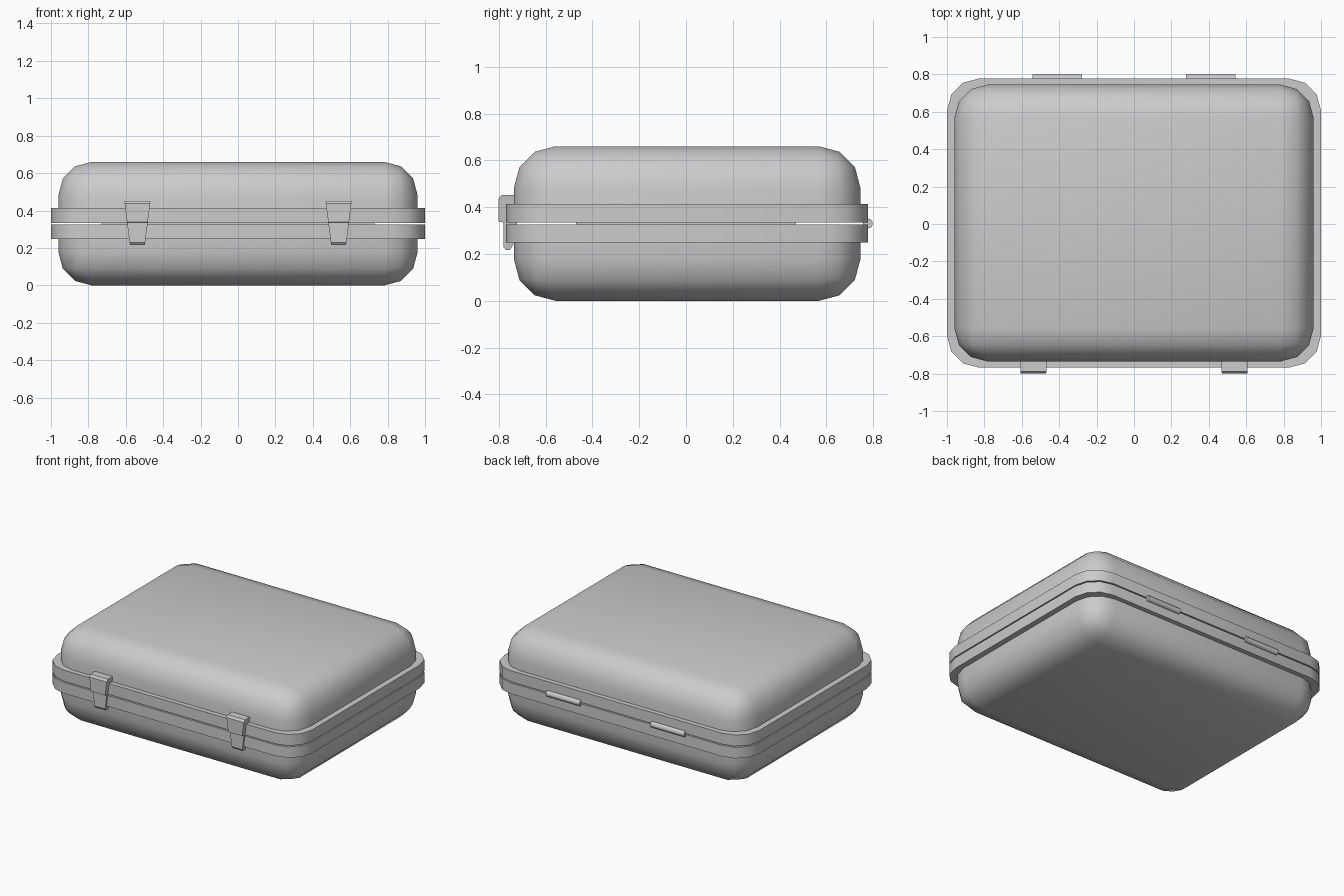
import bpy, bmesh, math
from mathutils import Vector, Matrix

cube = bpy.data.objects.get("Cube")
if cube:
    bpy.data.objects.remove(cube, do_unlink=True)

grey = bpy.data.materials.new("case grey")
grey.use_nodes = True
grey.diffuse_color = (0.6, 0.6, 0.6, 1)
grey.node_tree.nodes["Principled BSDF"].inputs["Base Color"].default_value = (0.6, 0.6, 0.6, 1)


def finish(name, bm, angle=45):
    """Turn a bmesh into a shaded, coloured object."""
    bmesh.ops.recalc_face_normals(bm, faces=bm.faces)
    mesh = bpy.data.meshes.new(name)
    bm.to_mesh(mesh)
    bm.free()
    mesh.materials.append(grey)
    obj = bpy.data.objects.new(name, mesh)
    bpy.context.collection.objects.link(obj)
    bpy.ops.object.select_all(action='DESELECT')
    obj.select_set(True)
    bpy.context.view_layer.objects.active = obj
    bpy.ops.object.shade_smooth_by_angle(angle=math.radians(angle))
    return obj


def box(lo, hi):
    lo, hi = Vector(lo), Vector(hi)
    bm = bmesh.new()
    bmesh.ops.create_cube(bm, size=1)
    bmesh.ops.scale(bm, vec=hi - lo, verts=bm.verts)
    bmesh.ops.translate(bm, vec=(lo + hi) / 2, verts=bm.verts)
    return bm


def round_edges(bm, radius, upright_only=False):
    edges = [e for e in bm.edges if not upright_only
             or abs(e.verts[0].co.z - e.verts[1].co.z) > 0.01]
    bmesh.ops.bevel(bm, geom=edges, offset=radius, segments=3, profile=0.5, affect='EDGES')


# Two halves of the rounded shell, cut inside their rims
for name, cut_z, keep in (("lower_shell", 0.30, 1), ("upper_shell", 0.36, -1)):
    bm = box((-0.96, -0.735, 0), (0.96, 0.745, 0.66))
    round_edges(bm, 0.177)
    cut = bmesh.ops.bisect_plane(bm, geom=bm.verts[:] + bm.edges[:] + bm.faces[:],
                                 plane_co=(0, 0, cut_z), plane_no=(0, 0, keep), clear_outer=True)
    bmesh.ops.contextual_create(bm, geom=[e for e in cut["geom_cut"]
                                          if isinstance(e, bmesh.types.BMEdge)])
    finish(name, bm)

# Protruding rims with a thin gap between them
for name, z0, z1 in (("lower_rim", 0.248, 0.326), ("upper_rim", 0.334, 0.413)):
    bm = box((-1, -0.768, z0), (1, 0.778, z1))
    round_edges(bm, 0.172, upright_only=True)
    finish(name, bm)

# Filling inside the gap
finish("inner_block", box((-0.73, -0.47, 0.31), (0.73, 0.47, 0.35)))

# Latch side profile (y, z), tapered in width towards the bottom
latch_profile = [(-0.72, 0.452), (-0.788, 0.452), (-0.8, 0.437), (-0.8, 0.338), (-0.78, 0.335),
                 (-0.78, 0.23), (-0.77, 0.217), (-0.752, 0.217), (-0.738, 0.24), (-0.72, 0.34)]


def latch_half_width(z):
    return 0.04 + 0.03 * (z - 0.217) / 0.235


def latch(name, x):
    bm = bmesh.new()
    sides = [[bm.verts.new((x + s * latch_half_width(z), y, z)) for y, z in latch_profile]
             for s in (-1, 1)]
    for side in sides:
        bm.faces.new(side)
    n = len(latch_profile)
    for i in range(n):
        j = (i + 1) % n
        bm.faces.new((sides[0][i], sides[0][j], sides[1][j], sides[1][i]))
    finish(name, bm, 30)


def hinge(name, x):
    bm = bmesh.new()
    bmesh.ops.create_cone(bm, cap_ends=True, segments=12, radius1=0.021, radius2=0.021, depth=0.265,
                          matrix=Matrix.Translation((x, 0.777, 0.33)) @ Matrix.Rotation(math.pi / 2, 4, 'Y'))
    finish(name, bm)


for side, s in (("left", 1), ("right", -1)):
    latch(side + "_latch", s * 0.538)
    hinge(side + "_hinge", s * 0.41)
